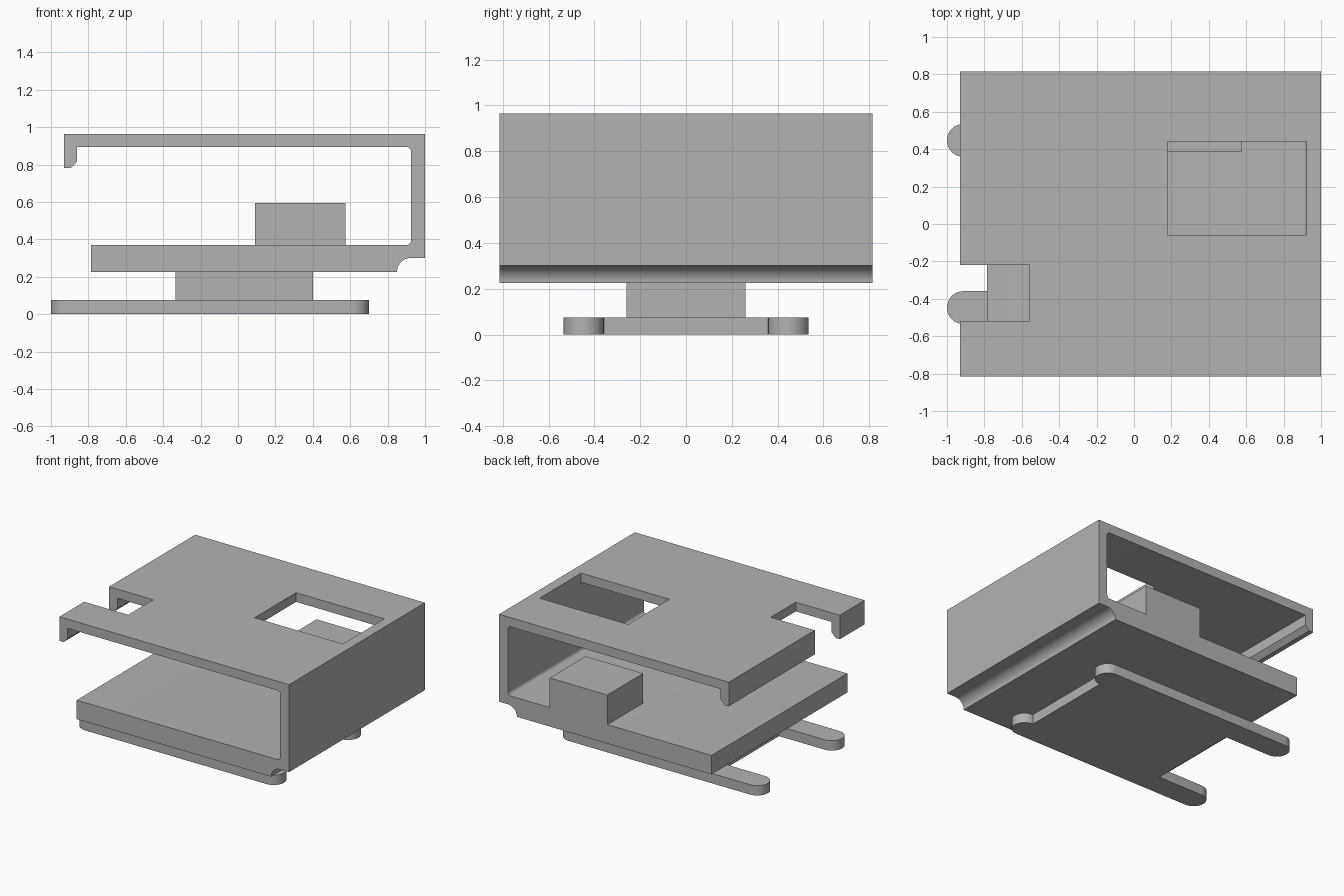
import bpy, bmesh
from math import cos, sin, radians

cube = bpy.data.objects.get("Cube")
if cube:
    bpy.data.objects.remove(cube, do_unlink=True)

grey = bpy.data.materials.new("plain grey")
grey.use_nodes = True
COLOUR = (0.45, 0.45, 0.45, 1)
grey.diffuse_color = COLOUR
grey.node_tree.nodes["Principled BSDF"].inputs["Base Color"].default_value = COLOUR


def arc(cx, cy, r, start, end, steps=10):
    """Points along an arc, angles in degrees."""
    angles = [radians(start + (end - start) * i / steps) for i in range(steps + 1)]
    return [(cx + r * cos(a), cy + r * sin(a)) for a in angles]


def prism(name, outline, axis, low, high):
    """Extrude an outline along y (points are x, z) or z (points are x, y)."""
    bm = bmesh.new()
    place = (lambda a, b: (a, low, b)) if axis == "y" else (lambda a, b: (a, b, low))
    face = bm.faces.new([bm.verts.new(place(a, b)) for a, b in outline])
    ext = bmesh.ops.extrude_face_region(bm, geom=[face])
    verts = [g for g in ext["geom"] if isinstance(g, bmesh.types.BMVert)]
    move = (0, high - low, 0) if axis == "y" else (0, 0, high - low)
    bmesh.ops.translate(bm, verts=verts, vec=move)
    bmesh.ops.recalc_face_normals(bm, faces=bm.faces)
    mesh = bpy.data.meshes.new(name)
    bm.to_mesh(mesh)
    bm.free()
    mesh.materials.append(grey)
    obj = bpy.data.objects.new(name, mesh)
    bpy.context.collection.objects.link(obj)
    return obj


def box(name, x, y, z):
    return prism(name, [(x[0], y[0]), (x[1], y[0]), (x[1], y[1]), (x[0], y[1])], "z", *z)


def activate(obj):
    bpy.ops.object.select_all(action="DESELECT")
    obj.select_set(True)
    bpy.context.view_layer.objects.active = obj


def smooth(obj):
    activate(obj)
    bpy.ops.object.shade_smooth_by_angle(angle=radians(30))


def cut(obj, cutter):
    mod = obj.modifiers.new("cut", "BOOLEAN")
    mod.operation, mod.solver, mod.object = "DIFFERENCE", "EXACT", cutter
    activate(obj)
    bpy.ops.object.modifier_apply(modifier=mod.name)
    bpy.data.objects.remove(cutter, do_unlink=True)


# Bent body: shelf, wall and hooked top in one profile
DEPTH = 0.815
FILLET = 0.025
profile = [(-0.785, 0.226)]
profile += arc(0.925, 0.226, 0.075, 180, 90)
profile += [(1, 0.301), (1, 0.965), (-0.93, 0.965), (-0.93, 0.782),
            (-0.895, 0.782), (-0.86, 0.817), (-0.86, 0.895)]
profile += arc(0.925 - FILLET, 0.895 - FILLET, FILLET, 90, 0, 6)
profile += arc(0.925 - FILLET, 0.37 + FILLET, FILLET, 0, -90, 6)
profile += [(-0.785, 0.37)]
body = prism("bent_body", profile, "y", -DEPTH, DEPTH)

# Window and edge notch through the top
cut(body, box("window_cutter", (0.18, 0.922), (-0.058, 0.44), (0.8, 1.1)))
cut(body, box("notch_cutter", (-1.1, -0.56), (-0.518, -0.218), (0.7, 1.1)))
smooth(body)

# Block on the shelf, flush with the back
box("shelf_block", (0.09, 0.575), (0.385, DEPTH), (0.37, 0.595))

# Pedestal and base
box("pedestal", (-0.335, 0.4), (-0.26, 0.26), (0.075, 0.226))
BASE_TOP = 0.075
box("base_plate", (-0.53, 0.61), (-0.36, 0.36), (0, BASE_TOP))

# Round-ended rails on both sides of the base
R = 0.088
for name, y in (("front_rail", -0.447), ("back_rail", 0.447)):
    outline = arc(0.7 - R, y, R, -90, 90, 16) + arc(-1 + R, y, R, 90, 270, 16)
    smooth(prism(name, outline, "z", 0, BASE_TOP))
